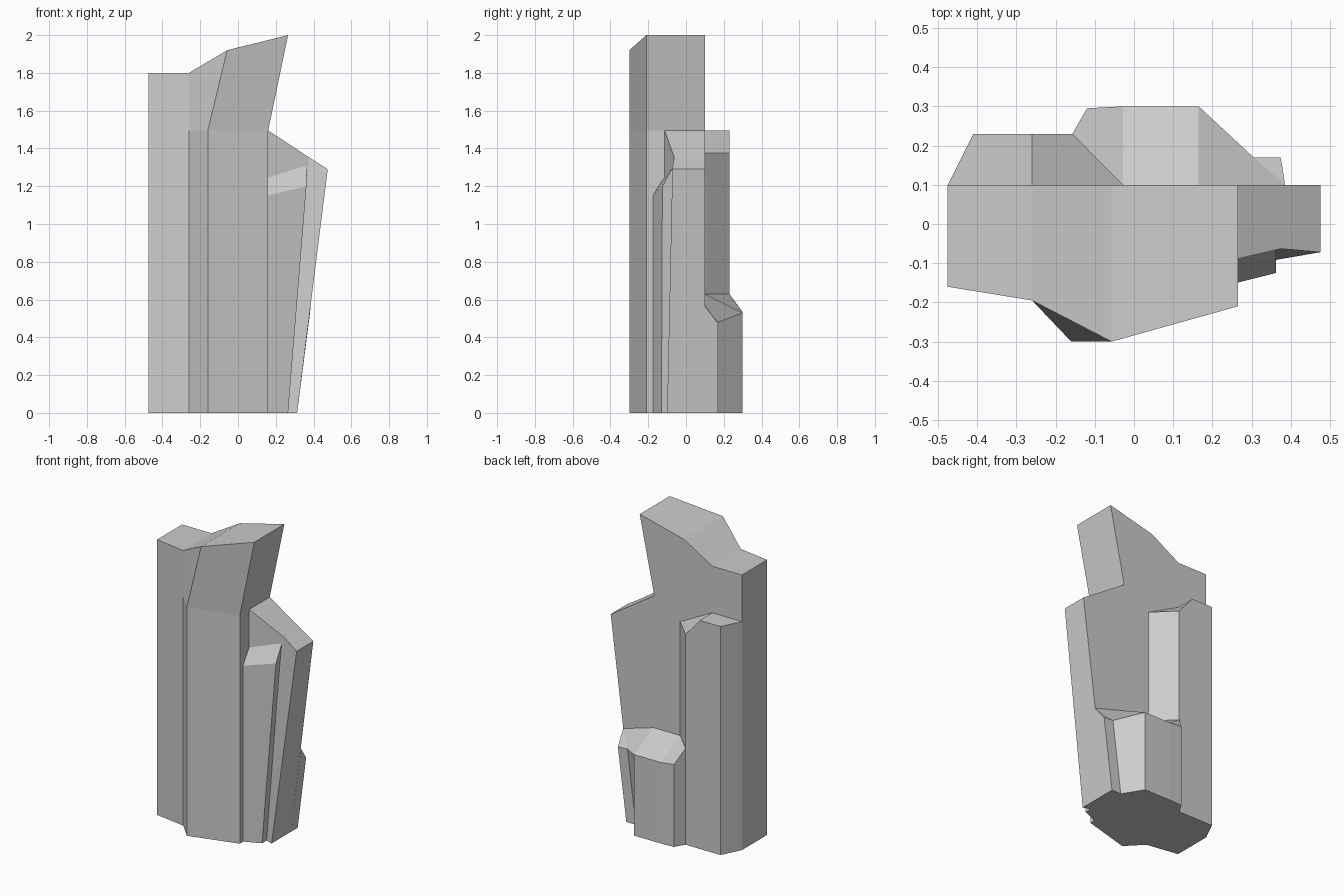
import bpy, bmesh

if "Cube" in bpy.data.objects:
    bpy.data.objects.remove(bpy.data.objects["Cube"])


def shard(name, *levels):
    """Loft levels from bottom to top; each level is (front_row, back_row), both left to right."""
    bm = bmesh.new()
    rings = []
    for front, back in levels:
        rings.append([bm.verts.new(p) for p in front + back[::-1]])
    n = len(rings[0])
    for low, high in zip(rings, rings[1:]):
        for i in range(n):
            j = (i + 1) % n
            bm.faces.new((low[i], low[j], high[j], high[i]))
    # caps are strips of quads between the front and back rows
    for ring in (rings[0], rings[-1]):
        for i in range(n // 2 - 1):
            bm.faces.new((ring[i], ring[i + 1], ring[n - 2 - i], ring[n - 1 - i]))
    bmesh.ops.recalc_face_normals(bm, faces=bm.faces)
    mesh = bpy.data.meshes.new(name)
    bm.to_mesh(mesh)
    bm.free()
    obj = bpy.data.objects.new(name, mesh)
    bpy.context.collection.objects.link(obj)
    return obj


def level(points, z):
    return [(x, y, z) for x, y in points]


# Tall main slab with the leaning top
front = [(-.475, -.16), (-.26, -.195), (-.16, -.3), (.16, -.21)]
back = [(-.475, .1), (-.26, .1), (-.16, .1), (.16, .1)]
shard("main_slab",
      (level(front, 0), level(back, 0)),
      (level(front, 1.495), level(back, 1.495)),
      ([(-.475, -.16, 1.8), (-.26, -.195, 1.8), (-.057, -.3, 1.92), (.265, -.21, 2)],
       [(-.475, .1, 1.8), (-.26, .1, 1.8), (-.057, .1, 1.92), (.265, .1, 2)]))

# Right wedge flaring outward to a sloped top
shard("right_wedge",
      (level([(.16, -.12), (.265, -.083), (.313, -.1)], 0),
       level([(.16, .1), (.265, .1), (.313, .1)], 0)),
      ([(.16, -.113, 1.495), (.375, -.063, 1.354), (.475, -.072, 1.29)],
       [(.16, .1, 1.495), (.375, .1, 1.354), (.475, .1, 1.29)]))

# Slim shard on the front of the wedge
shard("front_shard",
      (level([(.155, -.177), (.265, -.13)], 0), level([(.155, -.09), (.265, -.06)], 0)),
      ([(.155, -.177, 1.15), (.362, -.125, 1.2)],
       [(.155, -.09, 1.285), (.362, -.05, 1.335)]))

# Column behind the left side
front = [(-.475, .1), (-.26, .1), (-.028, .1)]
back = [(-.41, .23), (-.26, .23), (-.157, .23)]
shard("back_column",
      (level(front, 0), level(back, 0)),
      ([(x, y, z) for (x, y), z in zip(front, (1.495, 1.495, 1.375))],
       [(x, y, z) for (x, y), z in zip(back, (1.495, 1.495, 1.375))]))

# Short stump behind the right side
shard("back_stump",
      (level([(-.157, .23), (-.028, .1), (.165, .1), (.313, .1), (.313, .135)], 0),
       level([(-.12, .295), (-.028, .3), (.165, .3), (.245, .17), (.313, .17)], 0)),
      ([(-.157, .23, .63), (-.028, .1, .63), (.165, .1, .63), (.385, .1, .565), (.38, .135, .52)],
       [(-.12, .295, .54), (-.028, .3, .53), (.165, .3, .53), (.305, .17, .48), (.374, .17, .475)]))
